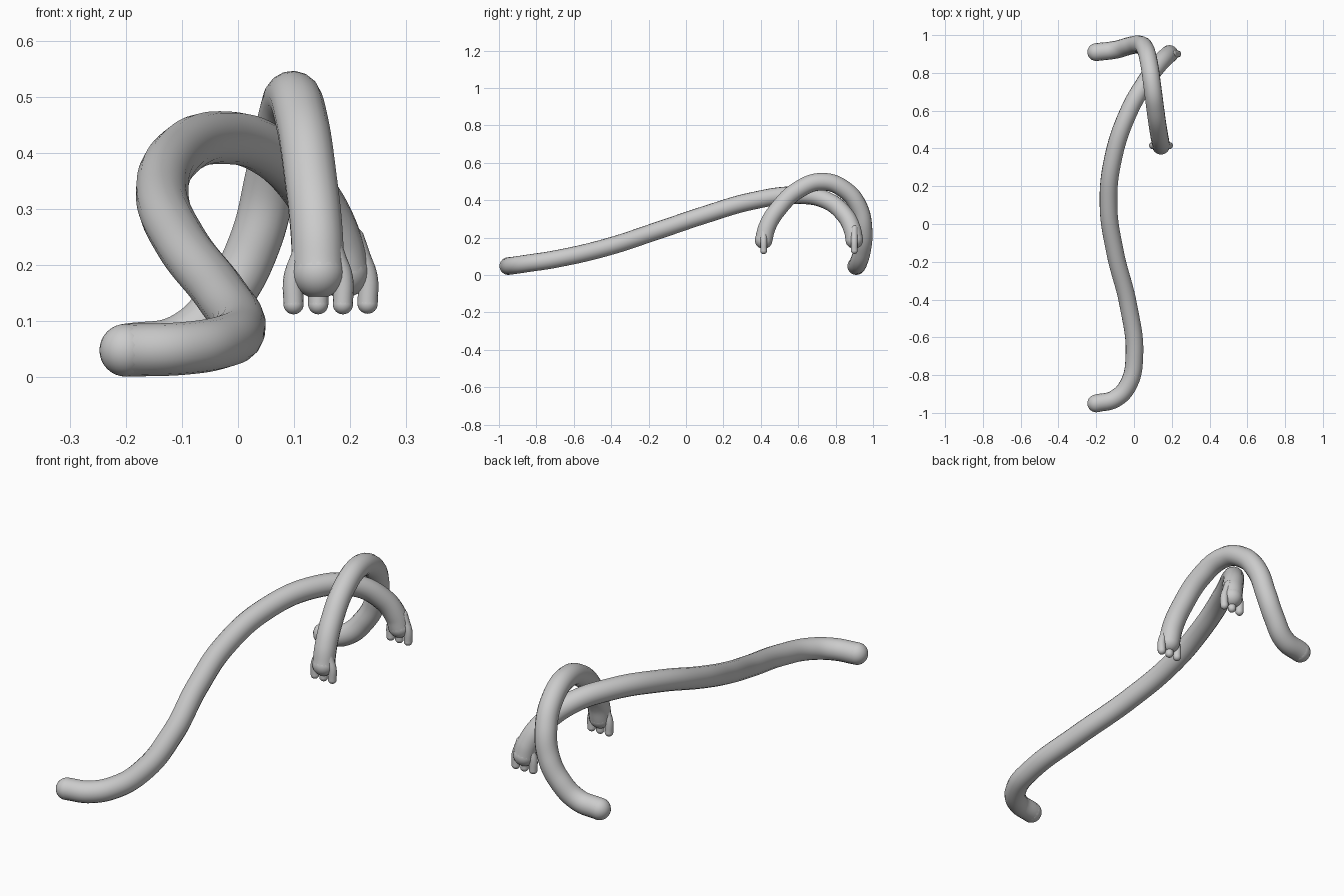
import bpy
from mathutils import Vector

cube = bpy.data.objects.get("Cube")
if cube:
    bpy.data.objects.remove(cube, do_unlink=True)

grey = bpy.data.materials.new("plain grey")
grey.use_nodes = True
grey.diffuse_color = (0.6, 0.6, 0.6, 1)
grey.node_tree.nodes["Principled BSDF"].inputs["Base Color"].default_value = (0.6, 0.6, 0.6, 1)


def tube(name, points, radius, resolution):
    """Smooth round tube along a path, with a ball closing each end."""
    curve = bpy.data.curves.new(name, "CURVE")
    curve.dimensions = "3D"
    curve.resolution_u = resolution
    curve.bevel_depth = radius
    curve.bevel_resolution = 6
    spline = curve.splines.new("BEZIER")
    spline.bezier_points.add(len(points) - 1)
    for knot, co in zip(spline.bezier_points, points):
        knot.co = co
        knot.handle_left_type = knot.handle_right_type = "AUTO"
    path = bpy.data.objects.new(name, curve)
    bpy.context.collection.objects.link(path)
    bpy.ops.object.select_all(action="DESELECT")
    path.select_set(True)
    bpy.context.view_layer.objects.active = path
    bpy.ops.object.convert(target="MESH")
    body = bpy.context.object
    parts = [body]
    for end in (points[0], points[-1]):
        bpy.ops.mesh.primitive_uv_sphere_add(segments=24, ring_count=16, radius=radius, location=end)
        parts.append(bpy.context.object)
    for part in parts:
        part.select_set(True)
    bpy.context.view_layer.objects.active = body
    bpy.ops.object.join()
    body.name = name
    body.data.materials.clear()
    body.data.materials.append(grey)
    bpy.ops.object.shade_smooth_by_angle()
    return body


def hand(name, wrist):
    """Three short fingers fanned sideways, bending straight down."""
    wrist = Vector(wrist)
    for label, side in (("right", -1), ("middle", 0), ("left", 1)):
        offsets = [(0.02 * side, 0, 0.06), (0.032 * side, 0, 0.025),
                   (0.044 * side, 0, -0.01), (0.044 * side, 0, -0.057)]
        tube(f"{name}_{label}_finger", [wrist + Vector(o) for o in offsets], 0.018, 5)


# Long arm sweeping the full length
long_path = [(-0.2, -0.95, 0.048), (-0.1, -0.925, 0.051), (-0.03, -0.85, 0.062),
             (0.002, -0.7, 0.085), (-0.03, -0.43, 0.147), (-0.1, -0.15, 0.238),
             (-0.135, 0.1, 0.322), (-0.11, 0.35, 0.395), (-0.03, 0.59, 0.427),
             (0.06, 0.75, 0.4), (0.135, 0.85, 0.32), (0.175, 0.89, 0.24), (0.187, 0.9, 0.188)]

# Short arm arching over the long one
short_path = [(-0.2, 0.91, 0.048), (-0.1, 0.922, 0.066), (-0.02, 0.944, 0.145),
              (0.03, 0.95, 0.24), (0.06, 0.925, 0.36), (0.08, 0.85, 0.455),
              (0.097, 0.73, 0.499), (0.114, 0.6, 0.455), (0.13, 0.49, 0.35),
              (0.14, 0.435, 0.26), (0.143, 0.415, 0.187)]

for name, path in (("long_arm", long_path), ("short_arm", short_path)):
    tube(name, path, 0.047, 10)
    hand(name, path[-1])
